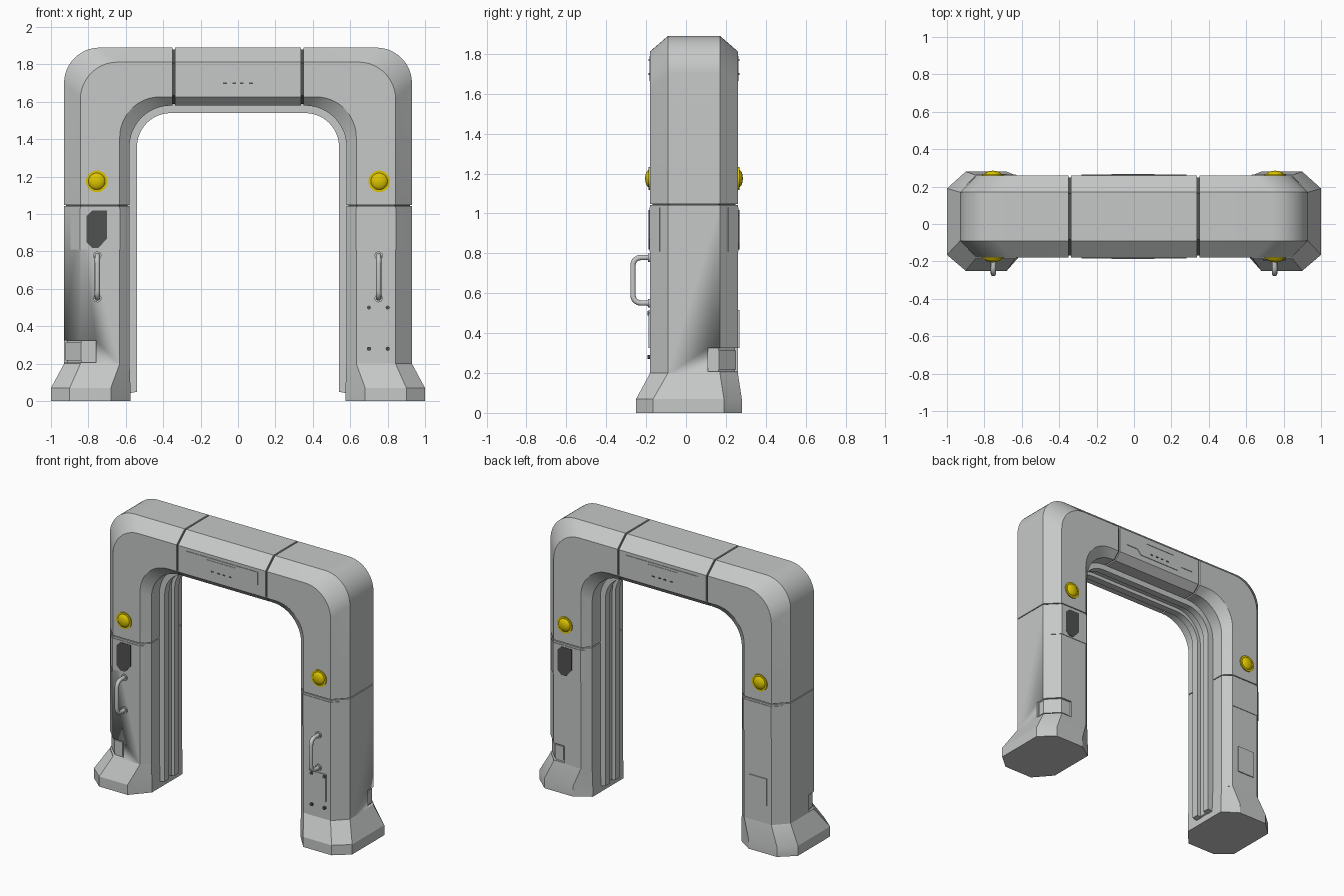
import bpy, bmesh, math

if "Cube" in bpy.data.objects:
    bpy.data.objects.remove(bpy.data.objects["Cube"])

YC = 0.04  # depth centre of the arch body


def mat(name, rgb):
    m = bpy.data.materials.new(name)
    m.diffuse_color = (*rgb, 1)
    m.use_nodes = True
    m.node_tree.nodes["Principled BSDF"].inputs["Base Color"].default_value = m.diffuse_color
    return m


GREY = mat("light_grey", (0.56, 0.58, 0.57))
DARK = mat("dark_grey", (0.08, 0.085, 0.082))
YELLOW = mat("signal_yellow", (0.72, 0.56, 0.0))


def finish(name, bm, m, angle=25):
    bmesh.ops.recalc_face_normals(bm, faces=bm.faces[:])
    me = bpy.data.meshes.new(name)
    bm.to_mesh(me)
    bm.free()
    me.materials.append(m)
    ob = bpy.data.objects.new(name, me)
    bpy.context.collection.objects.link(ob)
    bpy.ops.object.select_all(action='DESELECT')
    ob.select_set(True)
    bpy.context.view_layer.objects.active = ob
    bpy.ops.object.shade_smooth_by_angle(angle=math.radians(angle))
    return ob


def loft(name, loops, m):
    """Skin a list of equal closed loops and cap both ends."""
    bm = bmesh.new()
    vs = [[bm.verts.new(p) for p in lp] for lp in loops]
    n = len(loops[0])
    for a, b in zip(vs, vs[1:]):
        for i in range(n):
            j = (i + 1) % n
            bm.faces.new((a[i], a[j], b[j], b[i]))
    bm.faces.new(vs[0])
    bm.faces.new(vs[-1])
    return finish(name, bm, m)


# Body section: t runs from inner (0) to outer (1) edge, paired with depth
SECTION = [(0, -0.13), (0.15, -0.18), (0.75, -0.18), (1, -0.09),
           (1, 0.17), (0.75, 0.26), (0.15, 0.26), (0, 0.21)]
CORE = [(0.03 + 0.94 * t, YC + (y - YC) * 0.95) for t, y in SECTION]


def sweep(name, rings, m, section=SECTION, sx=1):
    loops = [[(sx * (i[0] + (o[0] - i[0]) * t), y, i[1] + (o[1] - i[1]) * t)
              for t, y in section] for o, i in rings]
    return loft(name, loops, m)


def leg(z):
    return ((0.93, z), (0.58, z))


def beam(x):
    return ((x, 1.89), (x, 1.58))


def bend(n=12):
    out = []
    for k in range(n + 1):
        c, s = math.cos(k * math.pi / 2 / n), math.sin(k * math.pi / 2 / n)
        out.append(((0.74 + 0.19 * c, 1.70 + 0.19 * s), (0.36 + 0.22 * c, 1.36 + 0.22 * s)))
    return out


def put(x, y, z, sx, back):
    """Place a point of the right front leg on any leg, front or back."""
    return (sx * x, 2 * YC - y if back else y, z)


def prism(name, pts, y0, y1, m, sx=1, back=False):
    return loft(name, [[put(x, y, z, sx, back) for x, z in pts] for y in (y0, y1)], m)


def rect(x0, x1, z0, z1):
    return [(x0, z0), (x1, z0), (x1, z1), (x0, z1)]


def circle(x, z, r, n=16):
    return [(x + r * math.cos(2 * math.pi * k / n), z + r * math.sin(2 * math.pi * k / n))
            for k in range(n)]


def wrap(name, pts, d0, d1, z0, z1, m, sx, back):
    """Plate following a polyline around the leg, between two surface offsets."""
    def offset(d):
        out = []
        for i, (x, y) in enumerate(pts):
            ns = []
            for a, b in ((i - 1, i), (i, i + 1)):
                if a >= 0 and b < len(pts):
                    dx, dy = pts[b][0] - pts[a][0], pts[b][1] - pts[a][1]
                    l = math.hypot(dx, dy)
                    ns.append((dy / l, -dx / l))
            nx, ny = sum(n[0] for n in ns), sum(n[1] for n in ns)
            k = len(ns) / (nx * nx + ny * ny)
            out.append((x + nx * k * d, y + ny * k * d))
        return out
    loop = offset(d0) + offset(d1)[::-1]
    return loft(name, [[put(x, y, z, sx, back) for x, y in loop] for z in (z0, z1)], m)


# Beam middle
sweep("beam_middle", [beam(-0.338), beam(0.338)], GREY)

FOOT = [(0.575, -0.13), (0.68, -0.25), (0.90, -0.25), (1.0, -0.165),
        (1.0, 0.19), (0.90, 0.28), (0.68, 0.28), (0.575, 0.21)]

for sx, side in ((-1, "left"), (1, "right")):
    # Leg, corner and dark seam cores
    lower = sweep(side + "_leg", [leg(0.195), leg(1.042)], GREY, sx=sx)
    sweep(side + "_corner", [leg(1.048)] + bend() + [beam(0.35)], GREY, sx=sx)
    sweep(side + "_beam_seam", [beam(0.32), beam(0.36)], DARK, CORE, sx)
    sweep(side + "_leg_seam", [leg(1.03), leg(1.06)], DARK, CORE, sx)

    # Flared foot
    top = [(0.58 + 0.35 * t, y) for t, y in SECTION]
    loft(side + "_foot", [[(sx * x, y, z) for x, y in lp]
                          for lp, z in ((FOOT, 0), (FOOT, 0.07), (top, 0.2))], GREY)

    # Recess around one outer corner of the leg
    corner = [(0.76, -0.18), (0.8425, -0.18), (0.93, -0.09), (0.93, -0.03)]
    cut = wrap("recess_cutter", corner, -0.015, 0.03, 0.207, 0.325, GREY, sx, sx > 0)
    cut.hide_render = True
    mod = lower.modifiers.new("recess", 'BOOLEAN')
    mod.operation, mod.solver, mod.object = 'DIFFERENCE', 'EXACT', cut
    bpy.context.view_layer.objects.active = lower
    bpy.ops.object.modifier_apply(modifier="recess")
    bpy.data.objects.remove(cut)
    wrap(side + "_recess_panel", [(0.775, -0.18), (0.8425, -0.18), (0.93, -0.09), (0.93, -0.045)],
         -0.016, -0.009, 0.217, 0.313, GREY, sx, sx > 0)

    for back in (False, True):
        tag = side + ("_back" if back else "_front")
        # Wrapped panel
        wrap(tag + "_panel", [(0.615, -0.165), (0.6325, -0.18), (0.8425, -0.18), (0.892, -0.13)],
             -0.003, 0.004, 0.81, 1.03, GREY, sx, back)
        # Signal lamp: rim and dome
        prism(tag + "_lamp_rim", circle(0.755, 1.175, 0.058, 24), -0.17, -0.187, YELLOW, sx, back)
        bm = bmesh.new()
        bmesh.ops.create_uvsphere(bm, u_segments=24, v_segments=12, radius=0.046)
        for v in bm.verts:
            v.co = put(0.755 + v.co.x, -0.182 + v.co.y * 0.5, 1.175 + v.co.z, sx, back)
        finish(tag + "_lamp_dome", bm, YELLOW, 60)
        # Sensor window on diagonally opposite legs
        if back == (sx > 0):
            prism(tag + "_window", [(0.81, 0.99), (0.78, 1.018), (0.70, 1.018), (0.70, 0.87),
                                    (0.745, 0.82), (0.78, 0.82), (0.81, 0.85)],
                  -0.18, -0.187, DARK, sx, back)
        else:
            # Service plate on the other two faces
            prism(tag + "_service_plate", rect(0.68, 0.81, 0.325, 0.515),
                  -0.175, -0.187, GREY, sx, back)
            if not back:
                for i, (x, z) in enumerate(((0.70, 0.50), (0.80, 0.50), (0.70, 0.28), (0.80, 0.28))):
                    prism("plate_bolt_%d" % i, circle(x, z, 0.011, 8), -0.175, -0.194, DARK)

    # Grab handle: rounded tube swept through a C path
    path = [(-0.17, 0.55)]
    for cz, a0 in ((0.59, -90), (0.74, 0)):
        for k in range(6):
            a = math.radians(a0 + 18 * k)
            path.append((-0.227 - 0.039 * math.cos(a), cz + 0.039 * math.sin(a)))
    path.append((-0.17, 0.779))
    cu = bpy.data.curves.new(side + "_handle_path", 'CURVE')
    cu.dimensions, cu.bevel_depth, cu.bevel_resolution = '3D', 0.014, 3
    sp = cu.splines.new('POLY')
    sp.points.add(len(path) - 1)
    for p, (y, z) in zip(sp.points, path):
        p.co = (sx * 0.752, y, z, 1)
    cu.materials.append(GREY)
    ob = bpy.data.objects.new(side + "_handle", cu)
    bpy.context.collection.objects.link(ob)
    for z in (0.55, 0.778):
        prism(side + "_handle_flange", circle(0.752, z, 0.022), -0.17, -0.19, GREY, sx)

# Guide rails following the inside of the arch


def rail(name, reach, y0, y1):
    half = [((0.59, 0.04), (0.58 - reach, 0.05))]
    for k in range(13):
        c, s = math.cos(k * math.pi / 24), math.sin(k * math.pi / 24)
        r = 0.22 - reach
        half.append(((0.36 + 0.23 * c, 1.36 + 0.23 * s), (0.36 + r * c, 1.36 + r * s)))
    other = [((-o[0], o[1]), (-i[0], i[1])) for o, i in reversed(half)]
    sweep(name, half + other, GREY, [(0, y0), (1, y0), (1, y1), (0, y1)])


rail("front_rail", 0.04, -0.04, 0.01)
rail("back_rail", 0.04, 0.07, 0.12)
rail("rail_channel", 0.015, 0.005, 0.075)

# Beam fascia plates with slot bar and small studs, front and back
for back in (False, True):
    tag = "back" if back else "front"
    prism(tag + "_fascia", [(-0.28, 1.79), (-0.28, 1.70), (-0.19, 1.70), (-0.16, 1.665),
                            (0.16, 1.665), (0.19, 1.70), (0.28, 1.70), (0.28, 1.79)],
          -0.176, -0.184, GREY, 1, back)
    prism(tag + "_slot_bar", rect(-0.12, 0.11, 1.765, 1.775), -0.18, -0.187, GREY, 1, back)
    for i, x in enumerate((-0.07, -0.02, 0.02, 0.07)):
        prism("%s_stud_%d" % (tag, i), rect(x - 0.01, x + 0.01, 1.695, 1.703),
              -0.18, -0.187, DARK, 1, back)
